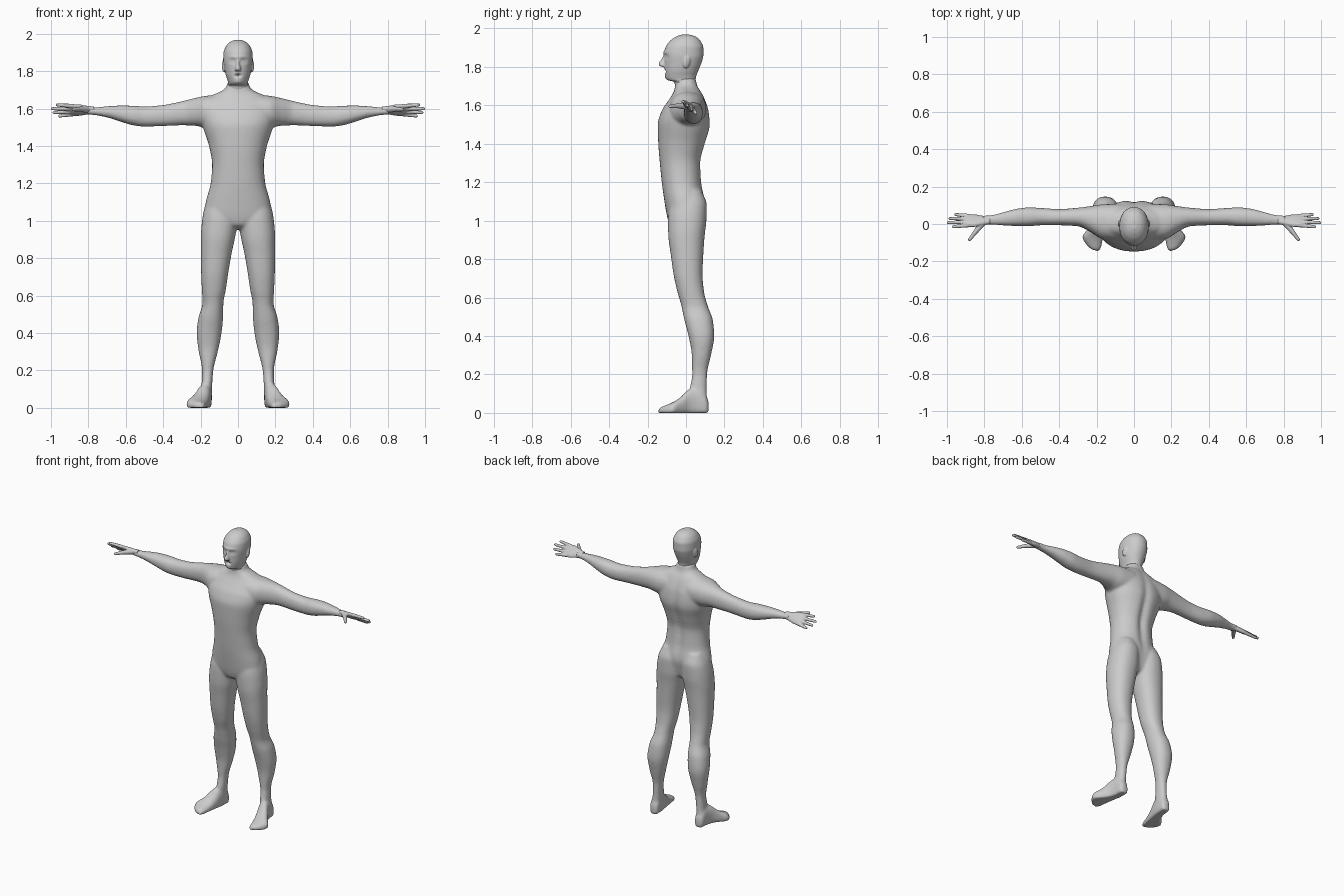
import bpy, bmesh, math
from mathutils import Vector, Matrix


def slope(p, q, r, i):
    # monotone tangent so the profiles never overshoot
    a = (q[i] - p[i]) / (q[0] - p[0])
    b = (r[i] - q[i]) / (r[0] - q[0])
    return 2 * a * b / (a + b) if a * b > 0 else 0.0


def refine(rings, steps):
    out, n = [], len(rings)
    for k in range(n - 1):
        p, q = rings[k], rings[k + 1]
        h = q[0] - p[0]
        for s in range(steps):
            t = s / steps
            row = [p[0] + h * t]
            for i in range(1, 5):
                lin = (q[i] - p[i]) / h
                m0 = slope(rings[k - 1], p, q, i) if k else lin
                m1 = slope(p, q, rings[k + 2], i) if k + 2 < n else lin
                row.append((2*t**3 - 3*t*t + 1) * p[i] + (t**3 - 2*t*t + t) * h * m0
                           + (3*t*t - 2*t**3) * q[i] + (t**3 - t*t) * h * m1)
            out.append(row)
    return out + [list(rings[-1])]


def loft(bm, rings, axis, side=1, steps=5, segs=40, power=2.2, shape=None):
    """Rings are (position on axis, a_min, a_max, b_min, b_max)."""
    a_ax, b_ax = [i for i in range(3) if i != axis]
    loops, faces = [], []
    for t, a0, a1, b0, b1 in refine(rings, steps):
        loop = []
        for k in range(segs):
            ang = 2 * math.pi * k / segs
            c, s = math.cos(ang), math.sin(ang)
            co = Vector((0, 0, 0))
            co[axis] = t
            co[a_ax] = (a0 + a1) / 2 + (a1 - a0) / 2 * math.copysign(abs(c) ** (2 / power), c)
            co[b_ax] = (b0 + b1) / 2 + (b1 - b0) / 2 * math.copysign(abs(s) ** (2 / power), s)
            if shape:
                co = shape(co)
            co.x *= side
            loop.append(bm.verts.new(co))
        loops.append(loop)
    for l0, l1 in zip(loops, loops[1:]):
        for k in range(segs):
            j = (k + 1) % segs
            faces.append(bm.faces.new((l0[k], l0[j], l1[j], l1[k])))
    faces += [bm.faces.new(loops[0]), bm.faces.new(loops[-1])]
    bmesh.ops.recalc_face_normals(bm, faces=faces)


def ball(bm, co, radius, scale=(1, 1, 1), rot=Matrix()):
    m = Matrix.Translation(co) @ rot @ Matrix.Diagonal((*scale, 1))
    bmesh.ops.create_uvsphere(bm, u_segments=20, v_segments=12, radius=radius, matrix=m)


def digit(bm, p, q, r0, r1):
    p, q = Vector(p), Vector(q)
    d = q - p
    m = Matrix.Translation((p + q) / 2) @ d.to_track_quat('Z', 'Y').to_matrix().to_4x4()
    bmesh.ops.create_cone(bm, cap_ends=True, segments=20, radius1=r0, radius2=r1,
                          depth=d.length, matrix=m)
    ball(bm, p, r0)
    ball(bm, q, r1)


def finish(bm, name, voxel, smooth):
    me = bpy.data.meshes.new(name)
    bm.to_mesh(me)
    bm.free()
    ob = bpy.data.objects.new(name, me)
    bpy.context.collection.objects.link(ob)
    r = ob.modifiers.new("fuse", 'REMESH')
    r.mode, r.voxel_size, r.use_smooth_shade = 'VOXEL', voxel, True
    s = ob.modifiers.new("soften", 'SMOOTH')
    s.factor, s.iterations = 0.5, smooth
    return ob


def bump(d, w):
    return math.exp(-(d / w) ** 2)


# Torso with spine groove
def spine(co):
    if co.y > 0:
        co.y -= 0.018 * bump(co.x, 0.025) * bump(co.z - 1.35, 0.25)
    return co


torso = [(0.955, -.05, .05, -.05, .04), (0.98, -.11, .11, -.085, .07), (1.03, -.18, .18, -.1, .085),
         (1.1, -.172, .172, -.112, .098), (1.2, -.146, .146, -.126, .083), (1.3, -.138, .138, -.136, .079),
         (1.4, -.155, .155, -.144, .102), (1.5, -.187, .187, -.147, .127), (1.57, -.2, .2, -.127, .12),
         (1.63, -.185, .185, -.088, .1), (1.67, -.14, .14, -.064, .08), (1.69, -.095, .095, -.058, .066),
         (1.71, -.066, .066, -.056, .058), (1.74, -.055, .055, -.055, .052)]
leg = [(0.07, .14, .205, .02, .11), (0.12, .138, .195, .02, .108), (0.2, .132, .192, .032, .11),
       (0.3, .108, .21, .03, .13), (0.4, .088, .221, .013, .147), (0.48, .08, .212, -.008, .14),
       (0.56, .078, .19, -.025, .112), (0.63, .065, .193, -.045, .094), (0.72, .052, .197, -.065, .086),
       (0.82, .035, .198, -.079, .09), (0.92, .014, .198, -.092, .097), (1.0, .002, .192, -.094, .106),
       (1.08, .004, .177, -.085, .108), (1.16, .02, .145, -.06, .08)]
foot = [(-.145, .185, .205, -.01, .014), (-.135, .178, .23, -.02, .028), (-.11, .172, .256, -.02, .038),
        (-.07, .164, .277, -.02, .055), (-.03, .155, .25, -.02, .08), (.02, .145, .218, -.02, .125),
        (.06, .14, .207, -.02, .13), (.1, .14, .202, -.02, .1), (.118, .152, .19, -.01, .06)]
arm = [(.08, -.09, .108, 1.49, 1.675), (.17, -.08, .105, 1.495, 1.668), (.23, -.045, .096, 1.508, 1.656),
       (.3, -.012, .087, 1.51, 1.639), (.4, -.007, .08, 1.506, 1.619), (.5, -.007, .086, 1.503, 1.611),
       (.56, -.012, .089, 1.51, 1.615), (.63, -.011, .081, 1.53, 1.616), (.7, -.008, .063, 1.552, 1.612),
       (.77, -.004, .047, 1.565, 1.606), (.81, -.004, .046, 1.568, 1.608)]


def flat_sole(co):
    co.z = max(co.z, 0)
    return co


body = bmesh.new()
loft(body, torso, 2, segs=64, shape=spine)
for side in (1, -1):
    loft(body, leg, 2, side)
    loft(body, foot, 1, side, power=2.4, shape=flat_sole)
    loft(body, arm, 0, side)
finish(body, "body", 0.008, 8)

# Hands: tilted palm, four fingers and a thumb
palm = [(.77, -.022, .022, -.017, .017), (.81, -.03, .03, -.016, .016), (.86, -.044, .042, -.015, .015),
        (.89, -.044, .043, -.012, .012), (.905, -.036, .036, -.008, .008)]
fingers = [(-.034, -.044, .966), (-.011, -.014, .992), (.012, .016, .983), (.033, .044, .953)]
tilt = Matrix.Translation((0, .019, 1.591)) @ Matrix.Rotation(math.radians(-42), 4, 'X')
for side, name in ((1, "left_hand"), (-1, "right_hand")):
    hand = bmesh.new()
    loft(hand, palm, 0)
    for base, tip, reach in fingers:
        digit(hand, (.885, base, 0), (reach, tip, -.002), .0115, .0085)
    bmesh.ops.transform(hand, matrix=tilt, verts=hand.verts[:])
    digit(hand, (.81, .005, 1.595), (.85, -.045, 1.597), .018, .0125)
    digit(hand, (.85, -.045, 1.597), (.879, -.083, 1.594), .0125, .009)
    if side < 0:
        bmesh.ops.scale(hand, vec=(-1, 1, 1), verts=hand.verts[:])
        bmesh.ops.reverse_faces(hand, faces=hand.faces[:])
    finish(hand, name, 0.0035, 3)


# Head with sculpted face
def face(co):
    if co.y < -0.04:
        x, z = abs(co.x), co.z
        push = 0.011 * bump(x - .031, .015) * bump(z - 1.853, .012)      # eye sockets
        push -= 0.007 * bump(x - .031, .009) * bump(z - 1.852, .007)     # eyes
        push -= 0.005 * bump(x, .045) * bump(z - 1.876, .01)             # brow
        push -= 0.007 * bump(x, .022) * bump(z - 1.778, .02)             # lips
        push += 0.024 * bump(x, .015) * bump(z - 1.776, .009)            # open mouth
        push -= 0.005 * bump(x, .02) * bump(z - 1.742, .012)             # chin
        co.y += push
    return co


skull = [(1.66, .08, -.05, .077), (1.7, .06, -.056, .057), (1.722, .055, -.063, .052),
         (1.732, .052, -.096, .05), (1.75, .056, -.106, .053), (1.78, .066, -.11, .064),
         (1.82, .074, -.112, .08), (1.86, .079, -.114, .09), (1.9, .077, -.107, .09),
         (1.935, .063, -.083, .075), (1.957, .041, -.052, .051), (1.967, .016, -.026, .022)]
nose = [(1.8, .014, -.122, -.09), (1.806, .018, -.14, -.09), (1.815, .016, -.143, -.09),
        (1.84, .009, -.128, -.09), (1.868, .007, -.114, -.09)]
head = bmesh.new()
loft(head, [(z, -w, w, a, b) for z, w, a, b in skull], 2, steps=10, segs=96, power=2.1, shape=face)
loft(head, [(z, -w, w, a, b) for z, w, a, b in nose], 2, segs=24, power=2)
for side in (1, -1):
    lean = Matrix.Rotation(math.radians(-15), 4, 'X') @ Matrix.Rotation(math.radians(15 * side), 4, 'Z')
    ball(head, (side * .076, .004, 1.826), 1, (.009, .019, .034), lean)
finish(head, "head", 0.004, 3)
